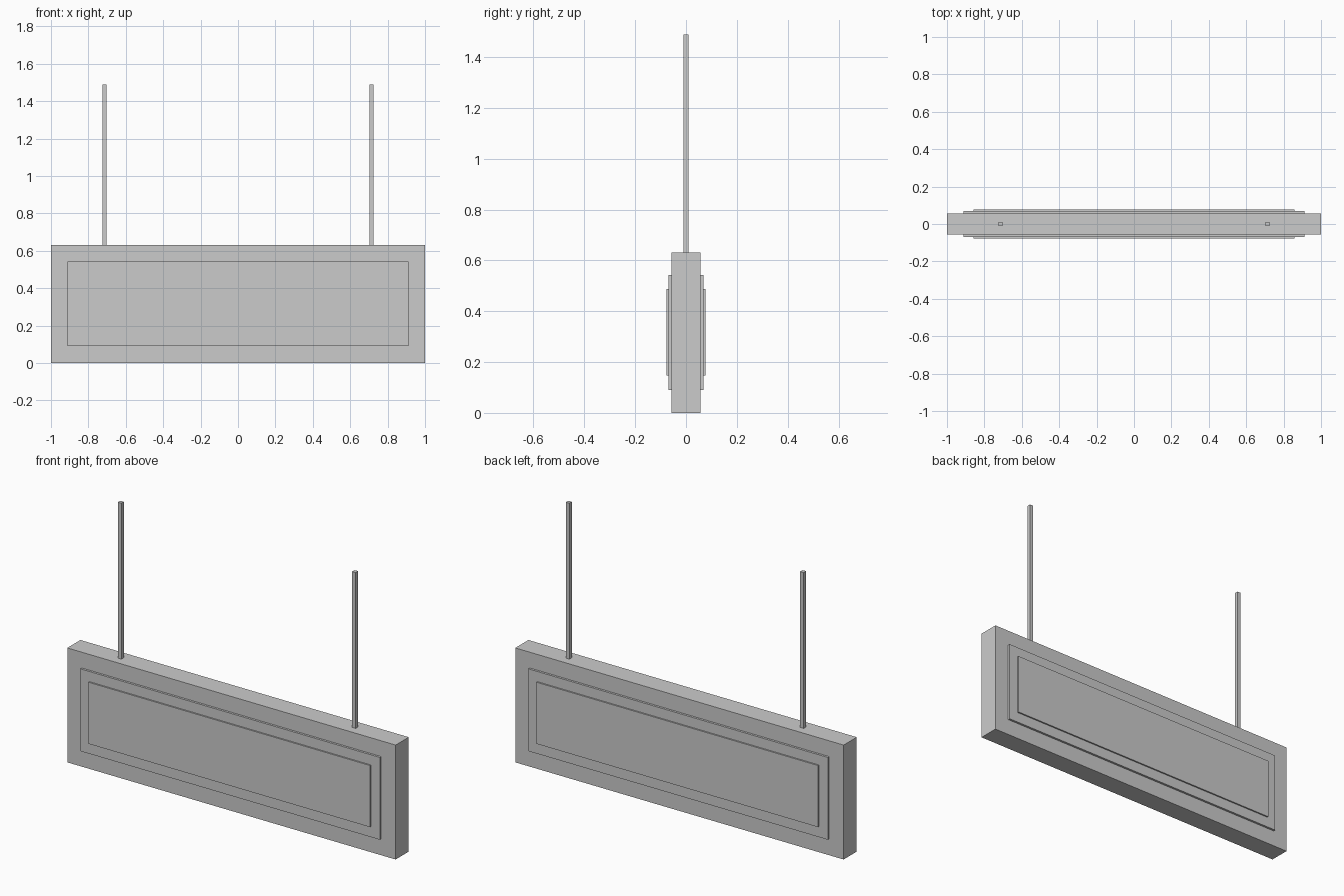
import bpy

if "Cube" in bpy.data.objects:
    bpy.data.objects.remove(bpy.data.objects["Cube"])


def box(name, x, y, z):
    """Axis-aligned box from (min, max) pairs."""
    bpy.ops.mesh.primitive_cube_add(size=1)
    obj = bpy.context.object
    obj.name = name
    spans = (x, y, z)
    for v in obj.data.vertices:
        v.co = [(a + b) / 2 + c * (b - a) for c, (a, b) in zip(v.co, spans)]
    return obj


def mirror(obj, axis):
    mod = obj.modifiers.new("mirror", 'MIRROR')
    mod.use_axis = [i == axis for i in range(3)]
    mod.use_mirror_merge = False


# Hanging sign body
box("sign_board", (-1, 1), (-0.057, 0.057), (0, 0.63))

# Stepped raised panels on the front, mirrored to the back
mirror(box("raised_border", (-0.912, 0.912), (-0.069, -0.057), (0.09, 0.543)), 1)
mirror(box("face_panel", (-0.858, 0.858), (-0.077, -0.069), (0.148, 0.487)), 1)

# Square hanging rods, mirrored left to right
mirror(box("hanging_rod", (0.703, 0.724), (-0.0105, 0.0105), (0.63, 1.488)), 0)
